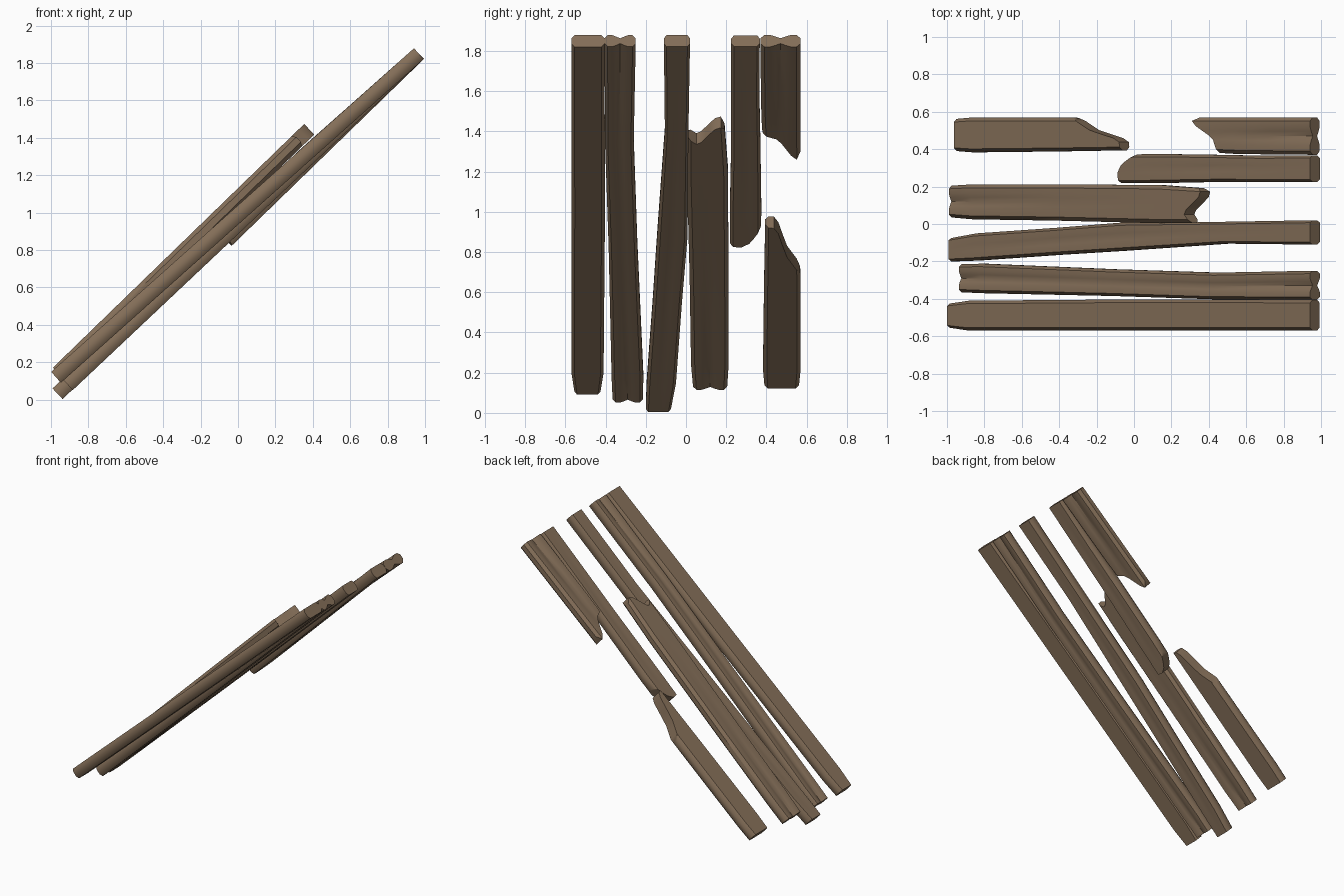
import bpy, bmesh, math
from mathutils import Vector

if "Cube" in bpy.data.objects:
    bpy.data.objects.remove(bpy.data.objects["Cube"])

wood = bpy.data.materials.new("weathered_brown_wood")
wood.diffuse_color = (0.235, 0.16, 0.10, 1)
wood.use_nodes = True
wood.node_tree.nodes["Principled BSDF"].inputs["Base Color"].default_value = wood.diffuse_color

T = [-1, -0.8, -0.5, -0.25, 0, 0.25, 0.5, 0.8, 1]   # samples across the width
HALF = 0.039                                        # half thickness


def lerp(points, v):
    """Piecewise linear lookup in a sorted list of (key, value)."""
    if v <= points[0][0]:
        return points[0][1]
    for (a, fa), (b, fb) in zip(points, points[1:]):
        if v <= b:
            return fa + (fb - fa) * (v - a) / (b - a)
    return points[-1][1]


def plank(name, start, end, stations, low_break=None, high_break=None):
    """Sloping rough plank. start/end: axis (x, z).
    stations: (x, y_min, y_max, pinch). A break is a list of (y, x)."""
    slope = (end[1] - start[1]) / (end[0] - start[0])
    up = Vector((-slope, 0, 1)).normalized()
    bm = bmesh.new()
    rings = []
    for i, (x, y0, y1, pinch) in enumerate(stations):
        brk = low_break if i == 0 else high_break if i == len(stations) - 1 else None
        top, bottom = [], []
        for t in T:
            y = (y0 + y1) / 2 + t * (y1 - y0) / 2
            px = lerp(brk, y) if brk else x
            h = 0.45 if abs(t) == 1 else 1.0
            h -= pinch * max(0, 1 - abs(t) / 0.45)
            c = Vector((px, y, start[1] + (px - start[0]) * slope))
            top.append(bm.verts.new(c + up * HALF * h))
            bottom.append(bm.verts.new(c - up * HALF * h))
        rings.append((top, bottom))
    # long sides
    loops = [a + b[::-1] for a, b in rings]
    n = len(loops[0])
    for a, b in zip(loops, loops[1:]):
        for k in range(n):
            j = (k + 1) % n
            bm.faces.new((a[k], a[j], b[j], b[k]))
    # end faces as strips, so that they follow the jagged breaks
    for top, bottom in (rings[0], rings[-1]):
        for k in range(len(T) - 1):
            bm.faces.new((top[k], top[k + 1], bottom[k + 1], bottom[k]))
    bmesh.ops.recalc_face_normals(bm, faces=bm.faces[:])
    me = bpy.data.meshes.new(name)
    bm.to_mesh(me)
    bm.free()
    me.materials.append(wood)
    ob = bpy.data.objects.new(name, me)
    bpy.context.collection.objects.link(ob)
    bpy.ops.object.select_all(action='DESELECT')
    ob.select_set(True)
    bpy.context.view_layer.objects.active = ob
    bpy.ops.object.shade_smooth_by_angle(angle=math.radians(40))
    return ob


TOP = (0.967, 1.85)     # shared upper end of the long planks

# full length planks
plank("plank_front", (-0.973, 0.12), TOP, [
    (-0.973, -0.555, -0.425, 0), (-0.87, -0.57, -0.41, 0),
    (0.0, -0.57, -0.403, 0), (0.967, -0.57, -0.405, 0)])

plank("plank_second", (-0.91, 0.08), TOP, [
    (-0.91, -0.365, -0.215, 0.5), (-0.80, -0.37, -0.212, 0.3),
    (-0.1, -0.385, -0.242, 0.1), (0.45, -0.403, -0.26, 0.2),
    (0.967, -0.405, -0.25, 0.55)])

plank("plank_third", (-0.965, 0.032), TOP, [
    (-0.965, -0.20, -0.075, 0), (-0.83, -0.195, -0.05, 0),
    (-0.4, -0.165, -0.02, 0.15), (-0.05, -0.143, 0.008, 0.1),
    (0.5, -0.105, 0.012, 0), (0.967, -0.11, 0.02, 0)])

# snapped planks
plank("plank_broken_low_middle", (-0.963, 0.143), (0.39, 1.455), [
    (-0.963, 0.035, 0.205, 0.5), (-0.85, 0.025, 0.212, 0.3),
    (-0.4, 0.018, 0.212, 0), (0.15, 0.004, 0.208, 0),
    (0.35, 0.005, 0.192, 0)],
    high_break=[(0.005, 0.325), (0.06, 0.29), (0.12, 0.35),
                (0.165, 0.39), (0.192, 0.36)])

plank("plank_broken_high_middle", (-0.062, 0.85), TOP, [
    (-0.06, 0.218, 0.372, 0), (0.1, 0.218, 0.375, 0),
    (0.45, 0.225, 0.37, 0.15), (0.7, 0.225, 0.365, 0),
    (0.967, 0.225, 0.367, 0)],
    low_break=[(0.218, -0.055), (0.27, -0.064), (0.32, -0.04), (0.372, 0.03)])

plank("plank_broken_high_back", (0.325, 1.28), TOP, [
    (0.4, 0.38, 0.57, 0), (0.55, 0.375, 0.57, 0.2),
    (0.75, 0.372, 0.57, 0.3), (0.967, 0.37, 0.57, 0.55)],
    low_break=[(0.38, 0.47), (0.46, 0.445), (0.545, 0.325), (0.57, 0.365)])

plank("plank_broken_low_back", (-0.937, 0.15), (-0.05, 0.95), [
    (-0.937, 0.39, 0.562, 0), (-0.85, 0.383, 0.57, 0),
    (-0.4, 0.388, 0.57, 0), (-0.1, 0.394, 0.568, 0)],
    high_break=[(0.40, -0.05), (0.45, -0.055), (0.50, -0.21), (0.568, -0.31)])
